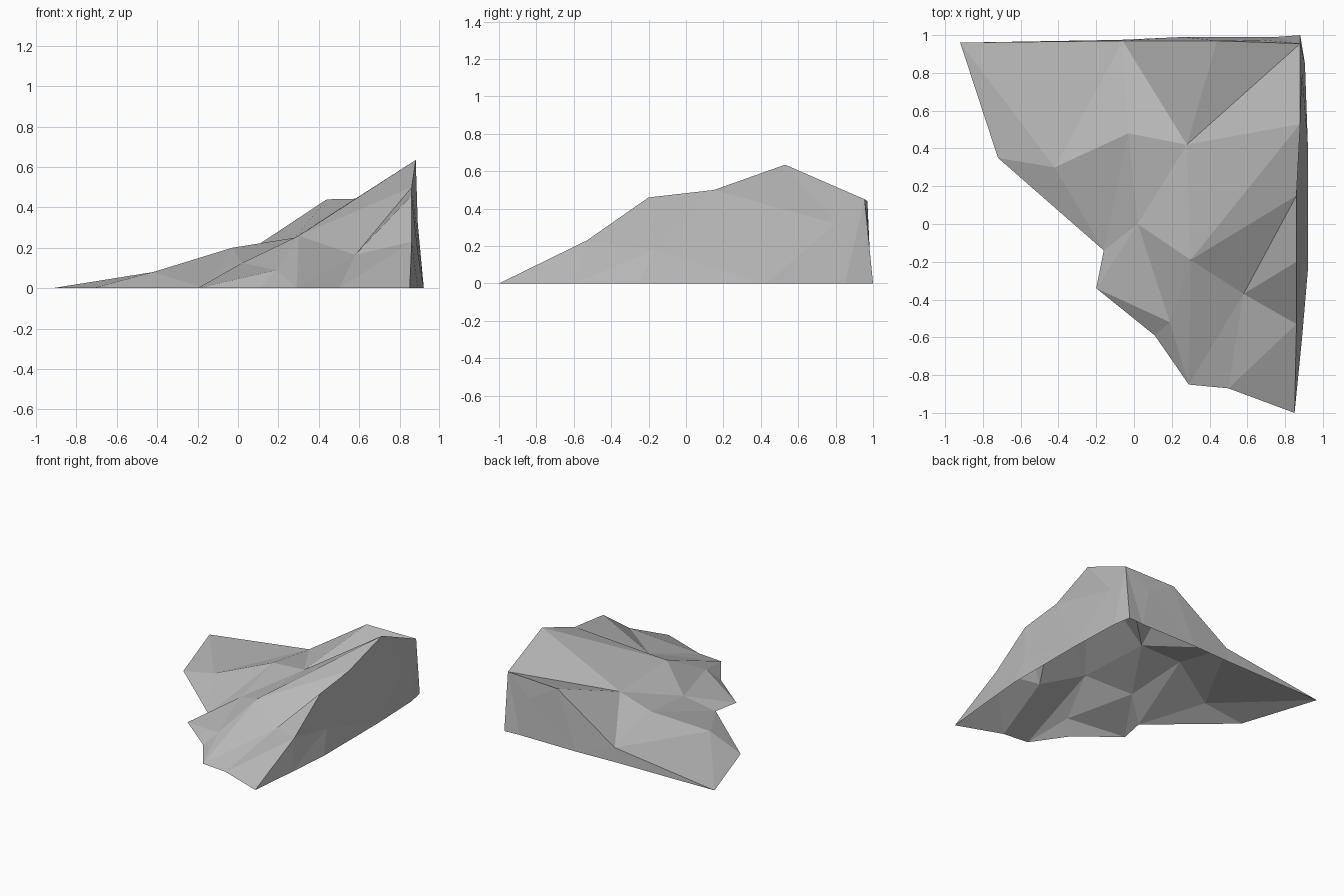
import bpy
import bmesh

# Remove the default cube
default_cube = bpy.data.objects.get("Cube")
if default_cube:
    bpy.data.objects.remove(default_cube, do_unlink=True)


def make_material(name, colour):
    material = bpy.data.materials.new(name)
    material.use_nodes = True
    material.diffuse_color = colour
    shader = material.node_tree.nodes["Principled BSDF"]
    shader.inputs["Base Color"].default_value = colour
    shader.inputs["Roughness"].default_value = 1
    return material


def outline(prefix, points, z=0):
    """Name a run of points that share one height."""
    return {f"{prefix}{i}": (x, y, z) for i, (x, y) in enumerate(points, start=1)}


# Outline on the ground: sloping front, steep side wall, steep back wall
landmarks = {}
landmarks.update(outline("toe", [(-.92, .96), (-.72, .35), (-.16, -.14), (-.2, -.34),
                                 (.11, -.59), (.29, -.85), (.5, -.87), (.85, -1)]))
landmarks.update(outline("side", [(.89, -.6), (.92, -.25), (.92, .43), (.905, .85)]))
landmarks.update(outline("back", [(.88, 1), (.75, .99), (.26, .99), (-.07, .975)]))

# Crest line, knolls on the slope, and bulges in the two walls
landmarks.update({
    "back_notch": (-.06, .97, .11),
    "back_crest": (.44, .97, .44),
    "corner": (.88, .955, .45),
    "peak": (.88, .53, .635),
    "shoulder": (.86, .15, .5),
    "saddle": (.86, -.2, .46),
    "spur": (.86, -.53, .23),
    "low_knoll": (-.42, .3, .08),
    "mid_knoll": (-.03, .48, .2),
    "high_knoll": (.28, .42, .25),
    "dip": (.02, 0, .125),
    "front_knoll": (.3, -.19, .26),
    "gully": (.58, -.37, .165),
    "front_step": (.19, -.52, .09),
    "side_bulge": (.89, -.17, .18),
    "side_hump": (.89, .8, .32),
    "back_bulge": (.68, .975, .3),
})

# Each facet fan is a hub point followed by the points around it
slope_fans = [
    "low_knoll: toe1 back_notch mid_knoll toe3 toe2 toe1",
    "high_knoll: back_notch back_crest corner peak front_knoll dip mid_knoll back_notch",
    "dip: mid_knoll toe3 toe4 front_step front_knoll",
    "front_step: toe4 toe5 toe6 front_knoll",
    "gully: front_knoll shoulder saddle spur toe7 toe6 front_knoll",
    "shoulder: front_knoll peak",
    "spur: toe8 toe7",
]
side_wall_fans = [
    "side_bulge: spur side1 side2 side3 shoulder saddle spur",
    "side_hump: shoulder side3 side4 corner peak shoulder",
    "spur: toe8 side1",
    "corner: side4 back1",
]
back_wall_fans = [
    "back_bulge: corner back2 back3 back_crest corner",
    "corner: back1 back2",
    "back_notch: back_crest back3 back4 toe1",
]


def build_landform(name, fans, material):
    bm = bmesh.new()
    verts = {key: bm.verts.new(co) for key, co in landmarks.items()}
    for fan in fans:
        hub, ring = fan.split(":")
        ring = ring.split()
        for a, b in zip(ring, ring[1:]):
            bm.faces.new((verts[hub], verts[a], verts[b]))
    # Make the open shell face outwards and upwards
    bmesh.ops.recalc_face_normals(bm, faces=bm.faces)
    bm.normal_update()
    if sum(f.normal.z * f.calc_area() for f in bm.faces) < 0:
        bmesh.ops.reverse_faces(bm, faces=bm.faces)
    mesh = bpy.data.meshes.new(name)
    bm.to_mesh(mesh)
    bm.free()
    mesh.materials.append(material)
    obj = bpy.data.objects.new(name, mesh)
    bpy.context.collection.objects.link(obj)
    return obj


stone = make_material("grey_stone", (.5, .5, .5, 1))
build_landform("rocky_hillside", slope_fans + side_wall_fans + back_wall_fans, stone)
